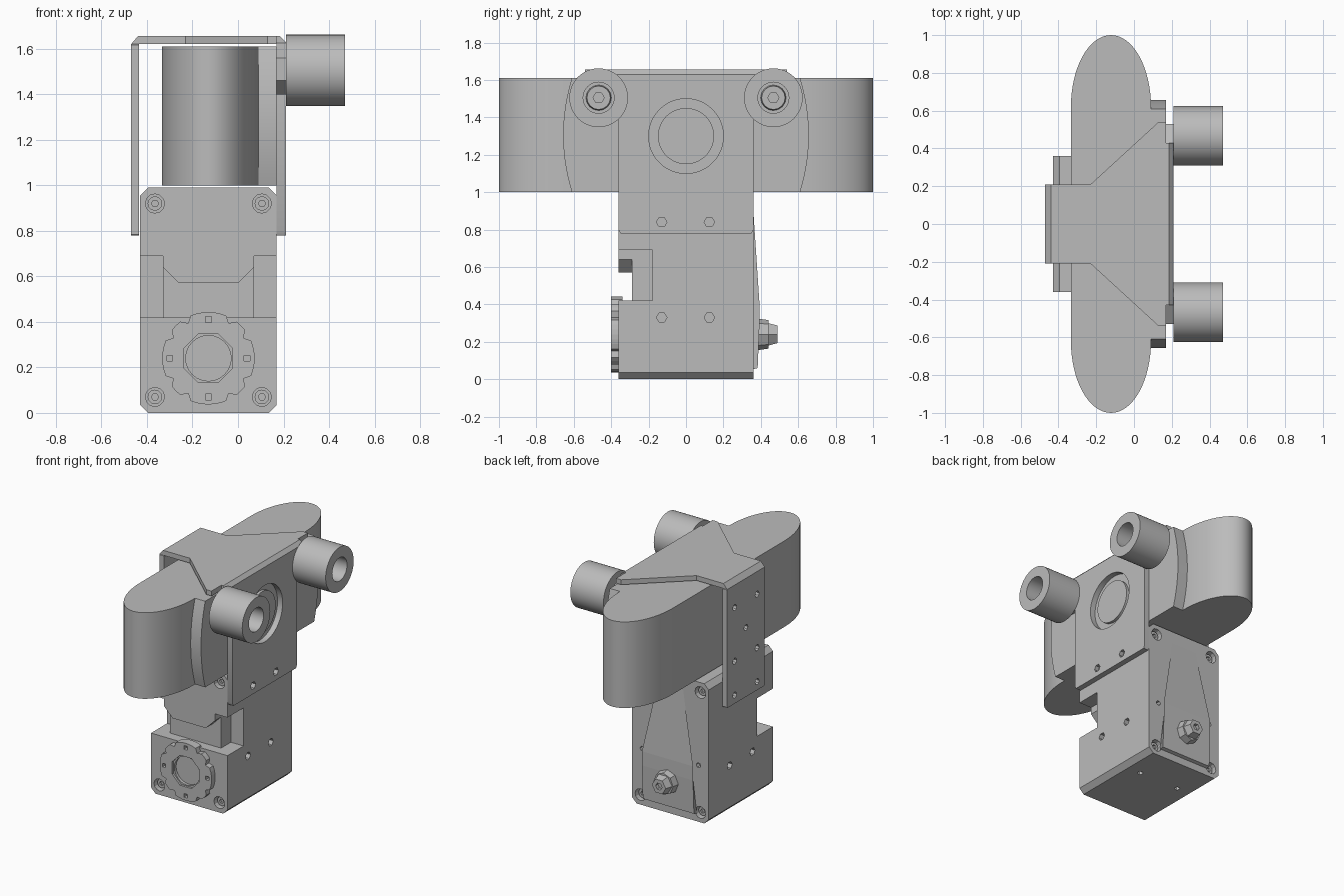
import bpy, bmesh
from math import sin, cos, pi, radians
from mathutils import Vector

cube = bpy.data.objects.get("Cube")
if cube:
    bpy.data.objects.remove(cube)

grey = bpy.data.materials.new("plain grey")
grey.use_nodes = True
grey.diffuse_color = (0.5, 0.5, 0.5, 1)
grey.node_tree.nodes["Principled BSDF"].inputs["Base Color"].default_value = (0.5, 0.5, 0.5, 1)

CX = -0.13          # centre line of the servo
AXIS_Z = 0.24       # height of the servo shaft


def place(axis, p, h):
    u, v = p
    return Vector({"x": (h, u, v), "y": (u, h, v), "z": (u, v, h)}[axis])


def prism(name, pts, axis, a, b, top_scale=1.0):
    """Extrude a flat outline along an axis from a to b."""
    bm = bmesh.new()
    mu = sum(p[0] for p in pts) / len(pts)
    mv = sum(p[1] for p in pts) / len(pts)
    end = [(mu + (u - mu) * top_scale, mv + (v - mv) * top_scale) for u, v in pts]
    low = [bm.verts.new(place(axis, p, a)) for p in pts]
    high = [bm.verts.new(place(axis, p, b)) for p in end]
    bm.faces.new(low)
    bm.faces.new(high)
    for i in range(len(pts)):
        j = (i + 1) % len(pts)
        bm.faces.new((low[i], low[j], high[j], high[i]))
    bmesh.ops.recalc_face_normals(bm, faces=bm.faces)
    mesh = bpy.data.meshes.new(name)
    bm.to_mesh(mesh)
    bm.free()
    mesh.materials.append(grey)
    obj = bpy.data.objects.new(name, mesh)
    bpy.context.collection.objects.link(obj)
    return obj


def ring(u, v, r, n=32, turn=0.0):
    return [(u + r * cos(2 * pi * i / n + turn), v + r * sin(2 * pi * i / n + turn)) for i in range(n)]


def rect(u0, u1, v0, v1):
    return [(u0, v0), (u1, v0), (u1, v1), (u0, v1)]


def chamfered(u0, u1, v0, v1, c):
    return [(u0 + c, v0), (u1 - c, v0), (u1, v0 + c), (u1, v1 - c),
            (u1 - c, v1), (u0 + c, v1), (u0, v1 - c), (u0, v0 + c)]


def activate(obj):
    bpy.ops.object.select_all(action="DESELECT")
    obj.select_set(True)
    bpy.context.view_layer.objects.active = obj


def cut(obj, pts, axis, a, b):
    """Carve a prism out of a part."""
    cutter = prism("cutter", pts, axis, a, b)
    cutter.hide_render = True
    mod = obj.modifiers.new("cut", "BOOLEAN")
    mod.operation = "DIFFERENCE"
    mod.solver = "EXACT"
    mod.object = cutter
    activate(obj)
    bpy.ops.object.modifier_apply(modifier=mod.name)
    bpy.data.objects.remove(cutter)


def smooth(obj):
    activate(obj)
    bpy.ops.object.shade_smooth_by_angle(angle=radians(30))


# Servo case with a stepped waist at the front
body = prism("servo_case", chamfered(-0.43, 0.17, 0, 0.99, 0.035), "y", -0.36, 0.36)
cut(body, rect(-0.5, -0.33, 0.42, 0.69), "y", -0.5, -0.18)
cut(body, rect(0.07, 0.3, 0.42, 0.69), "y", -0.5, -0.18)
cut(body, [(-0.34, 0.42), (0.08, 0.42), (0.08, 0.65), (0.0, 0.57), (-0.26, 0.57), (-0.34, 0.65)],
    "y", -0.5, -0.29)

# Corner screws, front and back
for side, label in ((-1, "front"), (1, "back")):
    for x in (CX - 0.235, CX + 0.235):
        for z in (0.07, 0.92):
            a, b = sorted((side * 0.30, side * 0.45))
            cut(body, ring(x, z, 0.042, 12), "y", a, b)
            a, b = sorted((side * 0.29, side * 0.335))
            screw = prism(label + "_case_screw", ring(x, z, 0.032, 12), "y", a, b)
            a, b = sorted((side * 0.32, side * 0.4))
            cut(screw, ring(x, z, 0.016, 6), "y", a, b)

# Mounting holes on the case sides and base
for y in (-0.13, 0.125):
    cut(body, ring(y, 0.33, 0.028, 6), "x", 0.12, 0.25)
    cut(body, ring(y, 0.33, 0.028, 6), "x", -0.5, -0.38)
for x in (CX - 0.16, CX + 0.16):
    cut(body, ring(x, 0.1, 0.02, 6), "z", -0.1, 0.04)

# Output horn: lobed disc with a recessed centre
lobes = []
for i in range(48):
    t = 2 * pi * i / 48
    r = 0.178 if i % 12 in (4, 8) else 0.203
    lobes.append((CX + r * cos(t), AXIS_Z + r * sin(t)))
horn = prism("output_horn", lobes, "y", -0.40, -0.34)
cut(horn, ring(CX, AXIS_Z, 0.115, 8, pi / 8), "y", -0.5, -0.385)
cut(horn, ring(CX, AXIS_Z, 0.1, 24), "y", -0.5, -0.365)
for i in range(4):
    x, z = CX + 0.17 * cos(i * pi / 2), AXIS_Z + 0.17 * sin(i * pi / 2)
    cut(horn, rect(x - 0.013, x + 0.013, z - 0.013, z + 0.013), "y", -0.5, -0.37)

# Tapered back cover with the idler hub
cover = prism("back_cover", [(0.35, 0.9), (0.36, 0.9), (0.393, 0.4), (0.393, 0.3), (0.383, 0.06), (0.35, 0.05)],
              "x", -0.33, 0.07)
for v in cover.data.vertices:
    if v.co.z > 0.8:
        v.co.x = CX + (v.co.x - CX) * 0.5
for x in (CX - 0.22, CX + 0.22):
    cut(body, ring(x, 0.4, 0.018, 6), "y", 0.33, 0.5)
prism("idler_base", ring(CX, AXIS_Z, 0.085, 8), "y", 0.38, 0.44, 0.9)
hub = prism("idler_hub", ring(CX, AXIS_Z, 0.072, 6), "y", 0.43, 0.49, 0.75)
cut(hub, ring(CX, AXIS_Z, 0.025, 6), "y", 0.465, 0.55)

# Wing: long pod with elliptical ends
outline = []
for side in (1, -1):
    for i in range(33):
        t = pi * i / 32
        outline.append((-0.122 + side * 0.212 * cos(t), side * (0.62 + 0.38 * sin(t))))
wing = prism("wing", outline, "z", 1.0, 1.61)
smooth(wing)

# Bowed pad between the wing and the bracket
bow = []
for side in (1, -1):
    for i in range(13):
        s = i / 6 - 1
        bow.append((side * (0.61 + 0.047 * (1 - s * s)), 1.305 + side * 0.305 * s))
pad = prism("bowed_pad", bow, "x", 0.06, 0.17)
smooth(pad)

# Bracket: top plate, two arms and bevelled bends
half = [(-0.44, 0.21), (-0.23, 0.21), (0.13, 0.54), (0.17, 0.54)]
prism("bracket_top", half + [(x, -y) for x, y in reversed(half)], "z", 1.62, 1.655)
prism("bracket_narrow_bend", [(-0.47, 1.62), (-0.44, 1.655), (-0.435, 1.62)], "y", -0.21, 0.21)
prism("bracket_wide_bend", [(0.17, 1.62), (0.17, 1.655), (0.185, 1.655), (0.21, 1.63), (0.21, 1.62)],
      "y", -0.43, 0.43)
narrow = prism("bracket_narrow_arm", chamfered(-0.21, 0.21, 0.78, 1.62, 0.004), "x", -0.47, -0.435)
holes = [(0, 1.27)] + [(s * 0.125, z) for s in (1, -1) for z in (0.84, 1.08, 1.46)]
for y, z in holes:
    cut(narrow, ring(y, z, 0.022, 8), "x", -0.6, -0.445)

half = [(0.35, 0.78), (0.36, 0.8), (0.36, 1.4), (0.46, 1.4), (0.53, 1.46), (0.53, 1.56), (0.43, 1.625)]
wide = prism("bracket_wide_arm", half + [(-y, z) for y, z in reversed(half)], "x", 0.17, 0.21)
cut(wide, ring(0, 1.3, 0.2, 48), "x", 0.1, 0.3)
for y in (-0.13, 0.125):
    cut(wide, ring(y, 0.84, 0.028, 6), "x", 0.18, 0.3)
smooth(wide)
smooth(prism("pivot_boss", ring(0, 1.3, 0.15, 48), "x", 0.16, 0.19))

# Hollow spacers with a screw seated inside each
for side, label in ((1, "back"), (-1, "front")):
    y, z = side * 0.467, 1.505
    spacer = prism(label + "_spacer", ring(y, z, 0.157, 48), "x", 0.21, 0.47)
    cut(spacer, ring(y, z, 0.083, 32), "x", 0.24, 0.6)
    smooth(spacer)
    bolt = prism(label + "_spacer_bolt", ring(y, z, 0.07, 16), "x", 0.23, 0.27, 0.9)
    cut(bolt, ring(y, z, 0.03, 6), "x", 0.25, 0.3)
